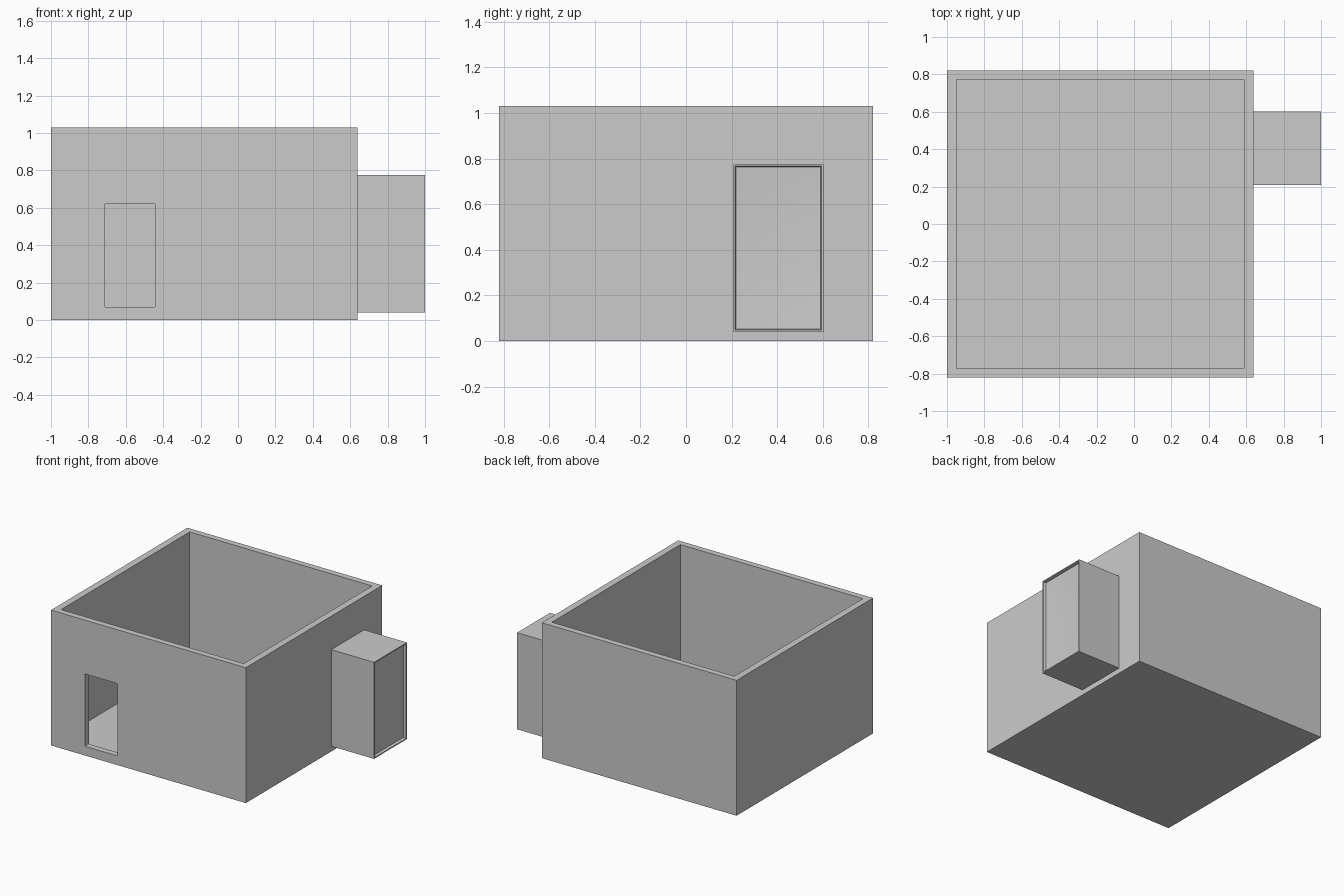
import bpy, bmesh
from mathutils import Vector

if "Cube" in bpy.data.objects:
    bpy.data.objects.remove(bpy.data.objects["Cube"])


def box(name, lo, hi):
    bm = bmesh.new()
    bmesh.ops.create_cube(bm, size=1)
    for v in bm.verts:
        v.co = Vector([lo[i] + (v.co[i] + 0.5) * (hi[i] - lo[i]) for i in range(3)])
    return finish(name, bm)


def finish(name, bm):
    bmesh.ops.recalc_face_normals(bm, faces=bm.faces)
    mesh = bpy.data.meshes.new(name)
    bm.to_mesh(mesh)
    bm.free()
    ob = bpy.data.objects.new(name, mesh)
    bpy.context.collection.objects.link(ob)
    return ob


def cut(target, cutter):
    m = target.modifiers.new("cut", 'BOOLEAN')
    m.object = cutter
    m.solver = 'EXACT'
    cutter.hide_render = True
    cutter.hide_set(True)


# open-topped house shell with floor
shell = box("house_shell", (-1, -0.82, 0), (0.64, 0.82, 1.03))
cut(shell, box("room_cutter", (-0.948, -0.773, 0.055), (0.588, 0.773, 1.3)))

# doorway in the front wall, with slightly eased corners
door = box("doorway_cutter", (-0.715, -1.0, 0.07), (-0.44, -0.7, 0.62))
bev = door.modifiers.new("eased_corners", 'BEVEL')
bev.width = 0.006
bev.segments = 2
cut(shell, door)

# side box with a shallow smooth dished panel in its outer face
bm = bmesh.new()
bmesh.ops.create_cube(bm, size=1)
for v in bm.verts:
    v.co = Vector((0.81 + v.co.x * 0.38, 0.405 + v.co.y * 0.395, 0.4075 + v.co.z * 0.735))
end = max(bm.faces, key=lambda f: f.calc_center_median().x)
bmesh.ops.inset_individual(bm, faces=[end], thickness=0.012)
bmesh.ops.inset_individual(bm, faces=[end], thickness=0.006, depth=-0.02)
end.smooth = True
fan = bmesh.ops.poke(bm, faces=[end])
for v in fan["verts"]:
    v.co.x -= 0.03
for f in fan["faces"]:
    f.smooth = True
finish("side_box", bm)
